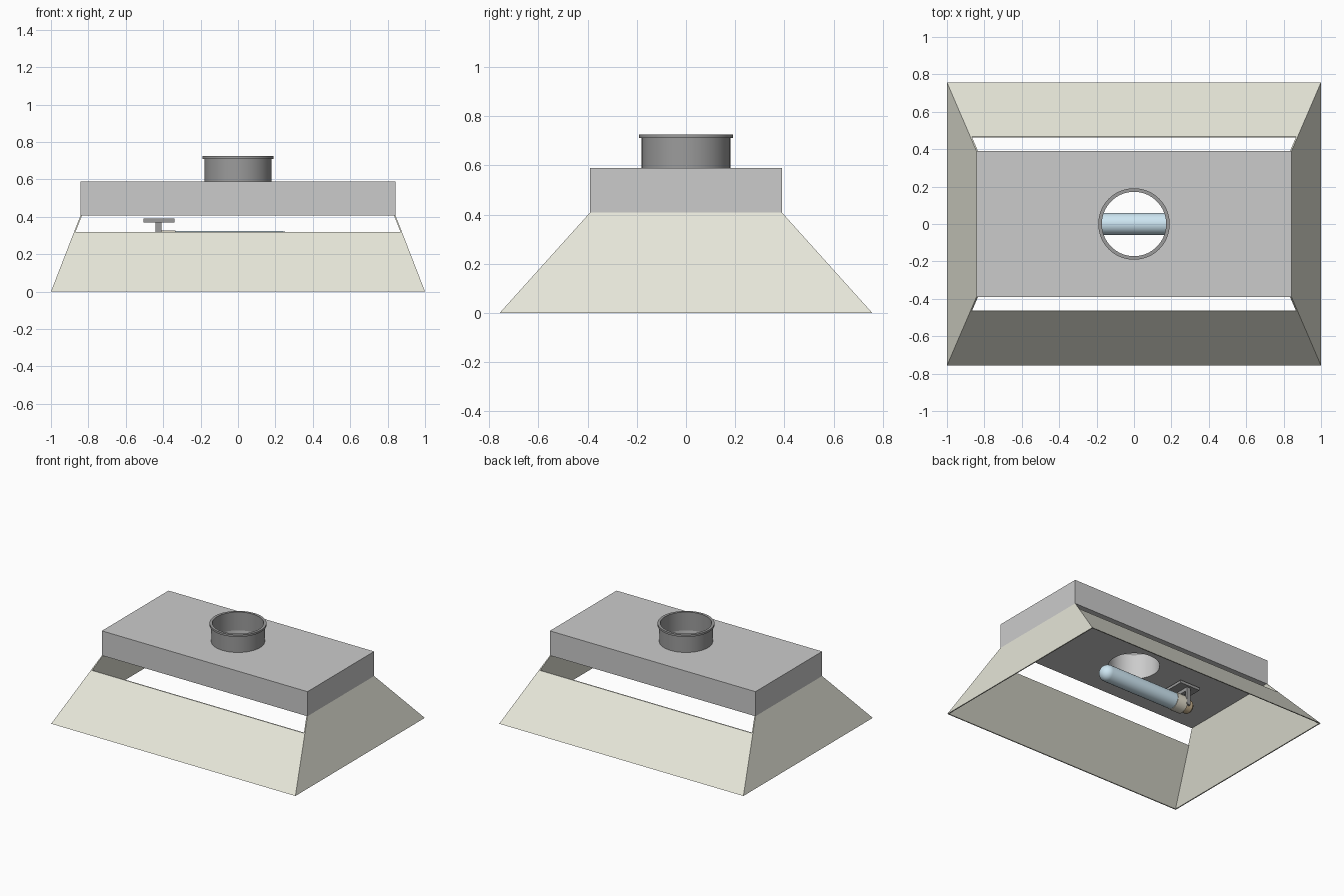
import bpy, bmesh, math
from mathutils import Matrix

if "Cube" in bpy.data.objects:
    bpy.data.objects.remove(bpy.data.objects["Cube"])


def material(name, rgb):
    m = bpy.data.materials.new(name)
    m.diffuse_color = (*rgb, 1)
    m.use_nodes = True
    m.node_tree.nodes["Principled BSDF"].inputs["Base Color"].default_value = m.diffuse_color
    return m


enamel = material("cream_enamel", (0.80, 0.80, 0.70))
dark = material("dark_metal", (0.33, 0.33, 0.33))
glass = material("blue_glass", (0.62, 0.80, 0.90))
ceramic = material("ceramic", (0.78, 0.74, 0.62))
brass = material("brass", (0.60, 0.46, 0.28))


def add_object(name, bm, mat=None, smooth=False):
    bmesh.ops.recalc_face_normals(bm, faces=bm.faces)
    mesh = bpy.data.meshes.new(name)
    bm.to_mesh(mesh)
    bm.free()
    ob = bpy.data.objects.new(name, mesh)
    bpy.context.collection.objects.link(ob)
    if mat:
        mesh.materials.append(mat)
    if smooth:
        select(ob)
        bpy.ops.object.shade_smooth_by_angle(angle=math.radians(35))
    return ob


def select(ob):
    bpy.ops.object.select_all(action='DESELECT')
    ob.select_set(True)
    bpy.context.view_layer.objects.active = ob


def add_box(name, lo, hi, mat=None):
    bm = bmesh.new()
    bmesh.ops.create_cube(bm, size=1)
    for v in bm.verts:
        v.co = [lo[i] + (v.co[i] + 0.5) * (hi[i] - lo[i]) for i in range(3)]
    return add_object(name, bm, mat)


def lathe(name, profile, mat=None, along_x=False, z=0, steps=64, closed=False):
    """Spin (radius, height) points; along_x turns the axis to run along x."""
    bm = bmesh.new()
    vs = [bm.verts.new((r, 0, h)) for r, h in profile]
    es = [bm.edges.new(p) for p in zip(vs, vs[1:])]
    if closed:
        es.append(bm.edges.new((vs[-1], vs[0])))
    bmesh.ops.spin(bm, geom=vs + es, cent=(0, 0, 0), axis=(0, 0, 1),
                   angle=2 * math.pi, steps=steps)
    bmesh.ops.remove_doubles(bm, verts=bm.verts, dist=1e-5)
    if along_x:
        bm.transform(Matrix.Translation((0, 0, z)) @ Matrix.Rotation(math.pi / 2, 4, 'Y'))
    return add_object(name, bm, mat, smooth=True)


# Housing box with the duct hole cut through it
housing = add_box("housing", (-0.842, -0.39, 0.408), (0.842, 0.39, 0.59))
cutter = lathe("hole_cutter", [(0, 0.3), (0.172, 0.3), (0.172, 0.7), (0, 0.7)])
cut = housing.modifiers.new("hole", 'BOOLEAN')
cut.object = cutter
cut.operation = 'DIFFERENCE'
cut.solver = 'EXACT'
select(housing)
bpy.ops.object.modifier_apply(modifier="hole")
bpy.ops.object.shade_smooth_by_angle(angle=math.radians(35))
bpy.data.objects.remove(cutter)

# Duct collar with lip
lathe("duct_collar", [(0.172, 0.59), (0.172, 0.725), (0.191, 0.725), (0.191, 0.71),
                      (0.18, 0.71), (0.18, 0.59)], dark, closed=True)

# Sloped reflector skirt: full-height ends, shorter long sides
W, D, TW, TD, H = 1.0, 0.757, 0.842, 0.39, 0.408


def skirt_corner(z):
    t = z / H
    return W + (TW - W) * t, D + (TD - D) * t


def add_panel(name, sign, end, top):
    (x0, y0), (x1, y1) = skirt_corner(0), skirt_corner(top)
    if end:
        pts = [(sign * x0, -y0, 0), (sign * x0, y0, 0), (sign * x1, y1, top), (sign * x1, -y1, top)]
    else:
        pts = [(-x0, sign * y0, 0), (x0, sign * y0, 0), (x1, sign * y1, top), (-x1, sign * y1, top)]
    bm = bmesh.new()
    # inner sheet set slightly inwards, at the same heights
    step = (-sign * 0.008, 0, 0) if end else (0, -sign * 0.008, 0)
    f = bm.faces.new([bm.verts.new(p) for p in pts])
    inner = bmesh.ops.extrude_face_region(bm, geom=[f], use_keep_orig=True)["geom"]
    bmesh.ops.translate(bm, vec=step,
                        verts=[g for g in inner if isinstance(g, bmesh.types.BMVert)])
    add_object(name, bm, enamel)


for side, s in (("right", 1), ("left", -1)):
    add_panel(side + "_panel", s, True, H)
for side, s in (("front", -1), ("back", 1)):
    add_panel(side + "_panel", s, False, 0.32)

# Tubular bulb with a domed tip, lying along x
R, Z = 0.059, 0.265
dome = [(R * math.cos(a), 0.23 + R * math.sin(a))
        for a in (math.pi / 2 * i / 10 for i in range(10))]
lathe("bulb", [(0, -0.34), (R, -0.34)] + dome + [(0, 0.23 + R)],
      glass, along_x=True, z=Z, steps=40)

# Lamp socket and its end cap
lathe("socket", [(0, -0.42), (0.063, -0.42), (0.063, -0.335), (0, -0.335)],
      ceramic, along_x=True, z=Z, steps=40)
lathe("socket_cap", [(0, -0.49), (0.035, -0.49), (0.048, -0.475), (0.048, -0.42), (0, -0.42)],
      brass, along_x=True, z=Z, steps=40)

# Hanger: mounting plate with a fork gripping the socket
add_box("bracket_plate", (-0.505, -0.082, 0.37), (-0.34, 0.082, 0.39), dark)
add_box("bracket_bridge", (-0.44, -0.065, 0.345), (-0.41, 0.065, 0.37), dark)
for side, s in (("front", -1), ("back", 1)):
    ys = sorted((s * 0.048, s * 0.065))
    add_box("bracket_arm_" + side, (-0.44, ys[0], 0.24), (-0.41, ys[1], 0.35), dark)
